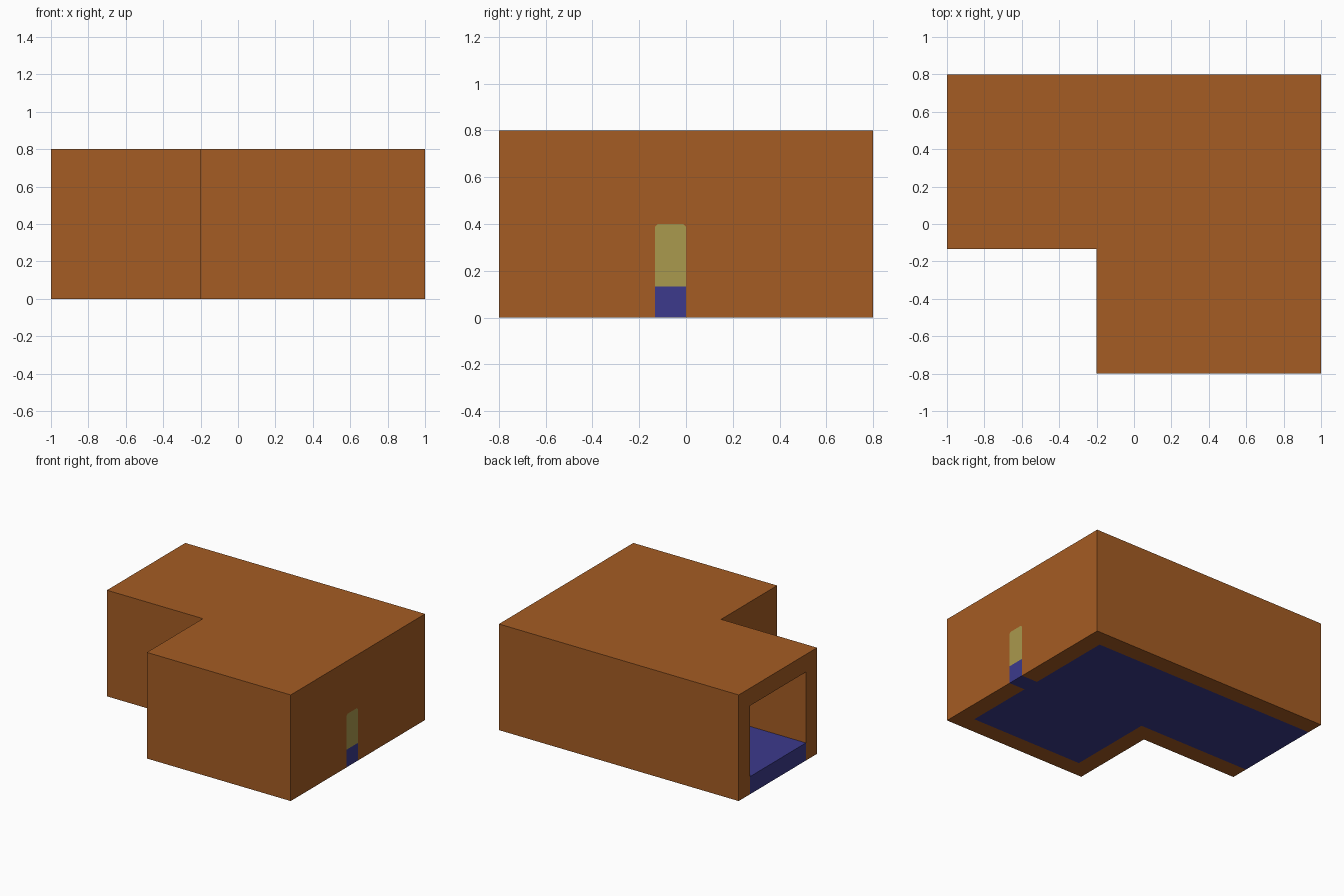
import bpy
import bmesh

if "Cube" in bpy.data.objects:
    bpy.data.objects.remove(bpy.data.objects["Cube"], do_unlink=True)

T = 0.133                      # wall, roof and floor thickness
X, Y, H = 1.0, 0.8, 0.8        # half width, half depth, height
NX, NY = -0.2, -T              # inner corner of the L
DOOR_TOP, BEVEL = 0.4, 0.012


def material(name, rgb):
    m = bpy.data.materials.new(name)
    m.use_nodes = True
    m.diffuse_color = (*rgb, 1)
    m.node_tree.nodes["Principled BSDF"].inputs["Base Color"].default_value = (*rgb, 1)
    return m


brown = material("brown clay", (0.376, 0.107, 0.017))
blue = material("blue floor", (0.045, 0.042, 0.262))
yellow = material("yellow door", (0.402, 0.319, 0.074))


def prism(name, base, offset, mat):
    """Extrude a closed 3D outline along an offset."""
    bm = bmesh.new()
    face = bm.faces.new([bm.verts.new(p) for p in base])
    out = bmesh.ops.extrude_face_region(bm, geom=[face])["geom"]
    bmesh.ops.translate(bm, vec=offset,
                        verts=[v for v in out if isinstance(v, bmesh.types.BMVert)])
    bmesh.ops.recalc_face_normals(bm, faces=bm.faces)
    mesh = bpy.data.meshes.new(name)
    bm.to_mesh(mesh)
    bm.free()
    mesh.materials.append(mat)
    obj = bpy.data.objects.new(name, mesh)
    bpy.context.collection.objects.link(obj)
    return obj


def l_outline(t, end, z, sill=None):
    """L plan inset by t, with its open end at x = end and an optional door sill."""
    pts = [(NX + t, -Y + t), (X - t, -Y + t)]
    if sill:
        pts += [(X - t, -T), (sill, -T), (sill, 0), (X - t, 0)]
    pts += [(X - t, Y - t), (end, Y - t), (end, NY + t), (NX + t, NY + t)]
    return [(x, y, z) for x, y in pts]


def door_outline(x, z):
    """Upright door shape with clipped top corners."""
    return [(x, -T, z), (x, 0, z), (x, 0, DOOR_TOP - BEVEL), (x, -BEVEL, DOOR_TOP),
            (x, BEVEL - T, DOOR_TOP), (x, -T, DOOR_TOP - BEVEL)]


# Walls and roof: solid L hollowed from below, through the open end and the doorway
shell = prism("walls_and_roof", l_outline(0, -X, 0), (0, 0, H), brown)
cutters = [
    prism("room_cutter", l_outline(T, -X - 0.1, -0.1), (0, 0, H - T + 0.1), brown),
    prism("doorway_cutter", door_outline(X - T - 0.1, -0.1), (T + 0.2, 0, 0), brown),
]
for cutter in cutters:
    cutter.hide_render = True
    mod = shell.modifiers.new(cutter.name, "BOOLEAN")
    mod.operation = "DIFFERENCE"
    mod.solver = "EXACT"
    mod.object = cutter
bpy.context.view_layer.objects.active = shell
for mod in list(shell.modifiers):
    bpy.ops.object.modifier_apply(modifier=mod.name)
for cutter in cutters:
    bpy.data.objects.remove(cutter, do_unlink=True)

# Floor slab reaching the open end and the door sill
prism("floor", l_outline(T, -X, 0, sill=X), (0, 0, T), blue)

# Door filling the doorway flush with the wall
prism("door", door_outline(X - T, T), (T, 0, 0), yellow)
